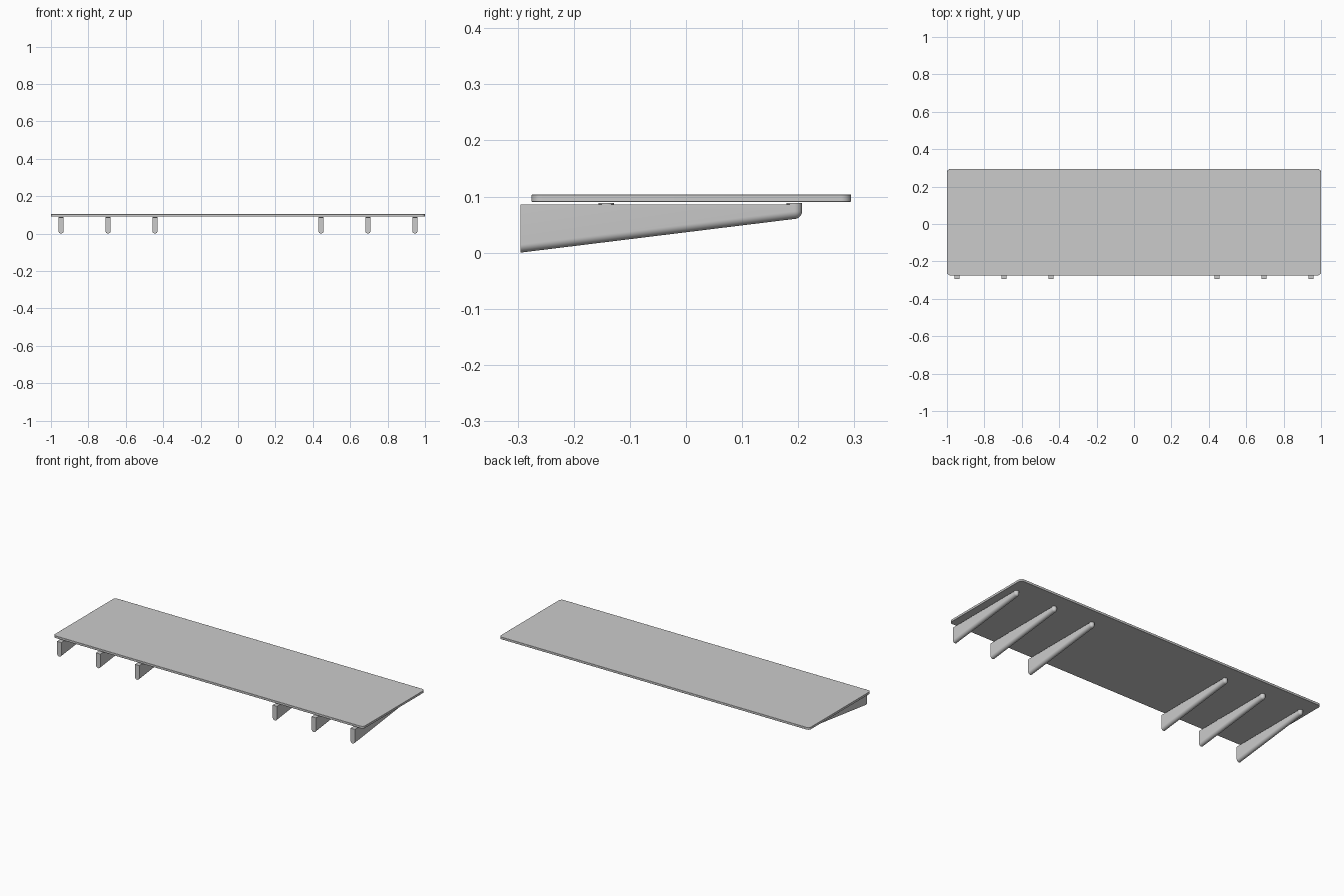
import bpy, bmesh, math

if "Cube" in bpy.data.objects:
    bpy.data.objects.remove(bpy.data.objects["Cube"])

TOP = 0.086            # top of the brackets
R = 0.014              # half width of a bracket
Y0, Y1 = -0.295, 0.207 # wall end and tip of a bracket


def finish(bm, name):
    bmesh.ops.recalc_face_normals(bm, faces=bm.faces[:])
    me = bpy.data.meshes.new(name)
    bm.to_mesh(me)
    bm.free()
    ob = bpy.data.objects.new(name, me)
    bpy.context.collection.objects.link(ob)
    bpy.ops.object.select_all(action='DESELECT')
    ob.select_set(True)
    bpy.context.view_layer.objects.active = ob
    bpy.ops.object.shade_smooth_by_angle(angle=math.radians(35))
    return ob


# Shelf board: rounded rectangle with softened rims
def make_board():
    bm = bmesh.new()
    rad, n, hx, ya, yb = 0.018, 8, 1.0, -0.275, 0.294
    corners = [(hx - rad, yb - rad, 0), (-hx + rad, yb - rad, 90),
               (-hx + rad, ya + rad, 180), (hx - rad, ya + rad, 270)]
    ring = []
    for cx, cy, start in corners:
        for i in range(n + 1):
            a = math.radians(start + 90 * i / n)
            ring.append(bm.verts.new((cx + rad * math.cos(a), cy + rad * math.sin(a), 0.0905)))
    face = bm.faces.new(ring)
    out = bmesh.ops.extrude_face_region(bm, geom=[face])
    for v in out['geom']:
        if isinstance(v, bmesh.types.BMVert):
            v.co.z = 0.1035
    board = finish(bm, "shelf_board")
    bev = board.modifiers.new("rim", 'BEVEL')
    bev.width, bev.segments = 0.001, 2
    bev.limit_method, bev.angle_limit = 'ANGLE', math.radians(40)


# Bracket: U-shaped sections lofted along y, ending in a rounded tip
def make_bracket(x, name):
    bm = bmesh.new()
    yt = Y1 - R
    stations = [(Y0, R, R)]
    tip_z = 0.060 + R
    for i in range(9):
        t = math.pi / 2 * i / 8
        stations.append((yt + R * math.sin(t), R * math.cos(t), tip_z))
    rings = []
    for y, r, zc in stations:
        pts = [(x + r, y, TOP)]
        for k in range(17):
            a = math.pi * k / 16
            pts.append((x + r * math.cos(a), y, zc - r * math.sin(a)))
        pts.append((x - r, y, TOP))
        rings.append([bm.verts.new(p) for p in pts])
    for a, b in zip(rings, rings[1:]):
        n = len(a)
        for i in range(n):
            j = (i + 1) % n
            bm.faces.new((a[i], a[j], b[j], b[i]))
    bm.faces.new(rings[0])
    bmesh.ops.remove_doubles(bm, verts=bm.verts[:], dist=1e-5)
    finish(bm, name)


# Pad: thin disc between bracket and board
def make_pad(x, y, name):
    bm = bmesh.new()
    bmesh.ops.create_cone(bm, cap_ends=True, segments=24, radius1=R, radius2=R, depth=0.004)
    bmesh.ops.translate(bm, verts=bm.verts[:], vec=(x, y, 0.0865))
    finish(bm, name)


make_board()
for side, label in ((-1, "left"), (1, "right")):
    for i, x in enumerate((0.444, 0.695, 0.946)):
        make_bracket(side * x, f"{label}_bracket_{i + 1}")
        for place, y in (("front", -0.142), ("back", 0.193)):
            make_pad(side * x, y, f"{label}_{place}_pad_{i + 1}")
